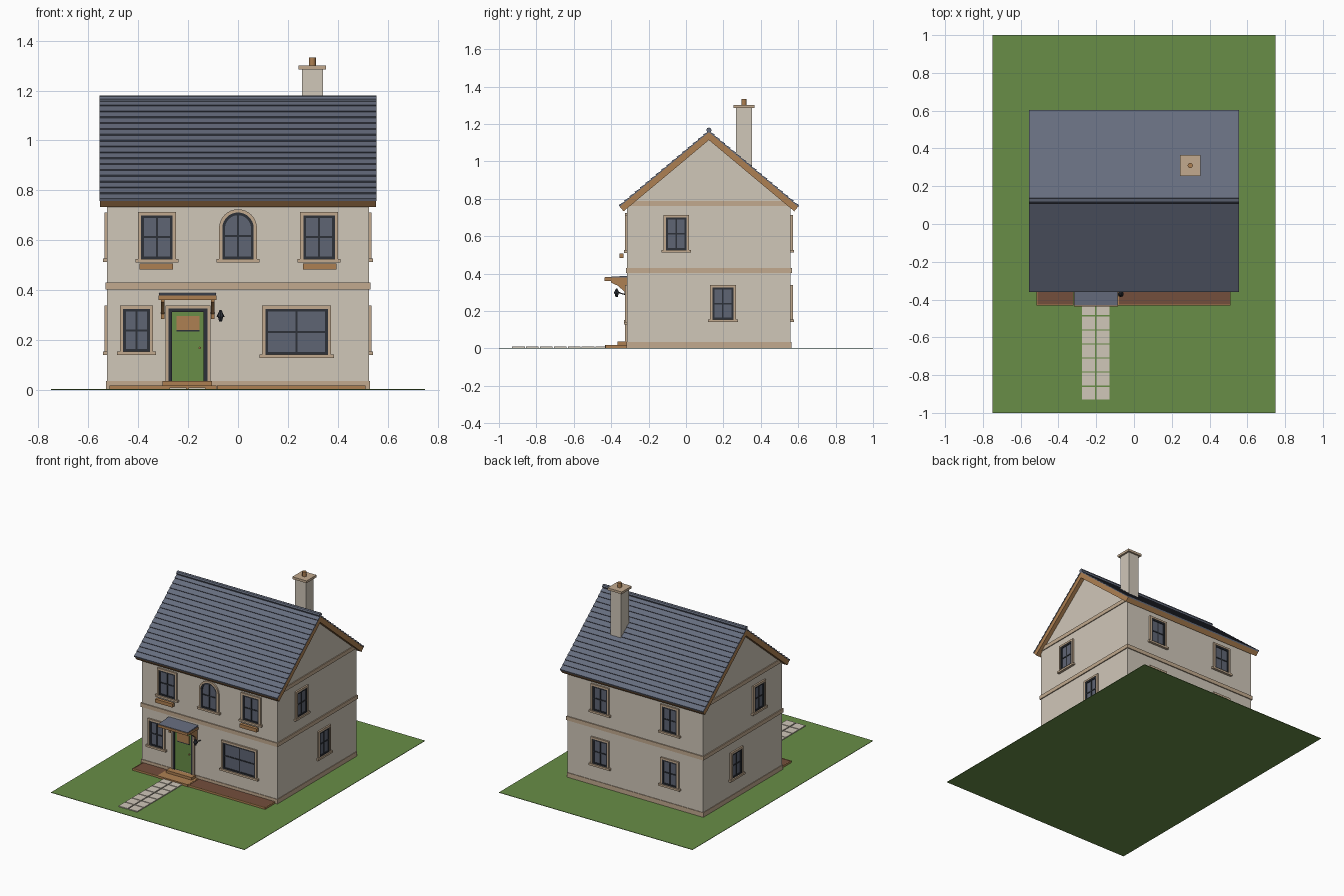
import bpy, bmesh, math
from mathutils import Matrix, Vector

if "Cube" in bpy.data.objects:
    bpy.data.objects.remove(bpy.data.objects["Cube"])


def material(name, r, g, b):
    m = bpy.data.materials.new(name)
    lin = [((c / 255 + 0.055) / 1.055) ** 2.4 for c in (r, g, b)]
    m.diffuse_color = (*lin, 1)
    m.use_nodes = True
    m.node_tree.nodes["Principled BSDF"].inputs["Base Color"].default_value = m.diffuse_color
    return m


WALL = material("cream_render", 208, 199, 185)
TRIM = material("sandstone", 194, 170, 143)
WOOD = material("oak", 174, 128, 82)
SLATE = material("slate", 102, 109, 126)
GLASS = material("window_glass", 95, 101, 116)
DARK = material("dark_metal", 45, 49, 56)
GRASS = material("grass", 104, 141, 71)
SOIL = material("soil", 116, 78, 60)
I = Matrix()


def finish(name, bm, mat, matrix=I):
    bmesh.ops.recalc_face_normals(bm, faces=bm.faces)
    me = bpy.data.meshes.new(name)
    bm.to_mesh(me)
    bm.free()
    me.materials.append(mat)
    ob = bpy.data.objects.new(name, me)
    ob.matrix_world = matrix
    bpy.context.collection.objects.link(ob)
    return ob


def boxes(name, mat, ranges, matrix=I):
    """One object from boxes given as (x0, x1, y0, y1, z0, z1)."""
    bm = bmesh.new()
    for x0, x1, y0, y1, z0, z1 in ranges:
        m = Matrix.Translation(((x0 + x1) / 2, (y0 + y1) / 2, (z0 + z1) / 2))
        bmesh.ops.create_cube(bm, size=1, matrix=m @ Matrix.Diagonal((x1 - x0, y1 - y0, z1 - z0, 1)))
    return finish(name, bm, mat, matrix)


def prism_x(name, mat, pts, x0, x1):
    """Extrude a (y, z) profile along x."""
    bm = bmesh.new()
    f = bm.faces.new([bm.verts.new((x0, y, z)) for y, z in pts])
    ext = bmesh.ops.extrude_face_region(bm, geom=[f])["geom"]
    bmesh.ops.translate(bm, vec=(x1 - x0, 0, 0), verts=[v for v in ext if isinstance(v, bmesh.types.BMVert)])
    return finish(name, bm, mat)


def rod(name, mat, a, b, r1, r2=None, sides=12):
    """Cylinder or cone from point a to point b."""
    a, b = Vector(a), Vector(b)
    bm = bmesh.new()
    q = (b - a).to_track_quat('Z', 'Y').to_matrix().to_4x4()
    bmesh.ops.create_cone(bm, cap_ends=True, segments=sides, radius1=r1, radius2=r1 if r2 is None else r2,
                          depth=(b - a).length, matrix=Matrix.Translation((a + b) / 2) @ q)
    ob = finish(name, bm, mat)
    for p in ob.data.polygons:
        p.use_smooth = sides > 8 and len(p.vertices) == 4
    return ob


def outline(w, h, grow, arch):
    """Opening outline, grown outwards; the foot stays at z = 0 unless inset."""
    r, foot = w / 2 + grow, max(0, -grow)
    if not arch:
        return [(-r, foot), (r, foot), (r, h + grow), (-r, h + grow)]
    top = [(r * math.cos(math.pi * i / 16), h - w / 2 + r * math.sin(math.pi * i / 16)) for i in range(17)]
    return [(-r, foot), (r, foot)] + top


def ring(name, mat, outer, inner, depth, matrix):
    """Raised frame between two outlines on a wall."""
    bm = bmesh.new()
    loops = [[bm.verts.new((x, y, z)) for x, z in pts]
             for pts, y in ((outer, 0), (outer, -depth), (inner, -depth), (inner, 0))]
    n = len(outer)
    for a, b in zip(loops, loops[1:]):
        for i in range(n):
            j = (i + 1) % n
            bm.faces.new((a[i], a[j], b[j], b[i]))
    bmesh.ops.remove_doubles(bm, verts=bm.verts, dist=1e-6)
    return finish(name, bm, mat, matrix)


def panel(name, mat, pts, depth, matrix):
    bm = bmesh.new()
    bm.faces.new([bm.verts.new((x, -depth, z)) for x, z in pts][::1])
    ob = finish(name, bm, mat, matrix)
    if ob.data.polygons[0].normal.y > 0:
        ob.data.flip_normals()
    return ob


CY, HX, Y0, Y1 = 0.1225, 0.525, -0.315, 0.56
SIDES = {"front": (0, (0, Y0)), "right": (90, (HX, 0)), "back": (180, (0, Y1)), "left": (-90, (-HX, 0))}


def on_wall(side, u, z):
    """Local frame on a wall: x along it, -y outwards; u is the world x or y."""
    ang, (x, y) = SIDES[side]
    pos = (u, y, z) if side in ("front", "back") else (x, u, z)
    return Matrix.Translation(pos) @ Matrix.Rotation(math.radians(ang), 4, 'Z')


def window(side, u, z, w, h, arch=False):
    m = on_wall(side, u, z)
    n = side + "_window_"
    base, inner = outline(w, h, 0, arch), outline(w, h, -0.011, arch)
    panel(n + "glass", GLASS, inner, 0.002, m)
    ring(n + "frame", DARK, base, inner, 0.008, m)
    ring(n + "surround", TRIM, outline(w, h, 0.013, arch), base, 0.011, m)
    boxes(n + "bars", DARK, [(-0.004, 0.004, -0.006, 0, 0.008, h - 0.005),
                             (-w / 2 + 0.008, w / 2 - 0.008, -0.0055, 0, h / 2 - 0.004, h / 2 + 0.004)], m)
    s = w / 2 + 0.024
    boxes(n + "sill", TRIM, [(-s, s, -0.017, 0, -0.013, 0.001)], m)


# Ground and paving
boxes("lawn", GRASS, [(-0.75, 0.75, -1, 1, 0, 0.003)])
boxes("path_stones", WALL, [(x, x + 0.069, -0.93 + i * 0.0745, -0.862 + i * 0.0745, 0.002, 0.009)
                            for i in range(7) for x in (-0.275, -0.199)])

# Walls with gables, plinth and bands
prism_x("walls", WALL, [(Y0, 0.001), (Y1, 0.001), (Y1, 0.757), (CY, 1.123), (Y0, 0.757)], -HX, HX)
for name, z0, z1, p in (("plinth", 0.001, 0.035, 0.004), ("middle_band", 0.403, 0.43, 0.007)):
    boxes(name, TRIM, [(-HX - p, HX + p, Y0 - p, Y1 + p, z0, z1)])
boxes("gable_bands", TRIM, [(s - 0.006, s + 0.006, -0.3, 0.545, 0.76, 0.787) for s in (-HX, HX)])

# Roof: oak chevron under overlapping slate courses
run, slope = 0.478, 0.835
cos = 1 / math.hypot(1, slope)
sin = slope * cos
t, top = 0.034, 1.158
eave = top - run * slope
prism_x("roof_boards", WOOD,
        [(CY, top), (CY - run, eave), (CY - run + t * sin, eave - t * cos), (CY, top - t / cos),
         (CY + run - t * sin, eave - t * cos), (CY + run, eave)], -0.553, 0.553)
ROWS = 17
for side, s in (("front", -1), ("back", 1)):
    pts = [(CY, top - 0.002)]
    for i in range(ROWS):
        d0, d1 = run * i / ROWS, run * (i + 1) / ROWS
        pts += [(CY + s * d0, top - d0 * slope + 0.003),
                (CY + s * (d1 + 0.004), top - d1 * slope + 0.008)]
    pts += [(CY + s * run, eave - 0.002)]
    prism_x(side + "_slates", SLATE, pts, -0.555, 0.555)
rod("ridge_cap", SLATE, (-0.555, CY, 1.167), (0.555, CY, 1.167), 0.014, sides=8)

# Chimney
boxes("chimney_stack", WALL, [(0.256, 0.34, 0.267, 0.353, 0.95, 1.285)])
boxes("chimney_cap", TRIM, [(0.243, 0.353, 0.255, 0.365, 1.284, 1.3)])
rod("chimney_pot", WOOD, (0.298, 0.31, 1.3), (0.298, 0.31, 1.332), 0.014)

# Windows
window("front", -0.407, 0.152, 0.108, 0.173)
window("front", 0.235, 0.14, 0.25, 0.185)
window("front", 0, 0.523, 0.126, 0.188, arch=True)
for s in (-1, 1):
    window("front", s * 0.325, 0.524, 0.126, 0.176)
    boxes("window_box", WOOD, [(s * 0.327 - 0.067, s * 0.327 + 0.067, -0.356, -0.333, 0.482, 0.507)])
    for z in (0.153, 0.525):
        window("back", s * 0.27, z, 0.115, 0.174)
for side in ("left", "right"):
    window(side, 0.197, 0.153, 0.112, 0.173)
    window(side, -0.052, 0.525, 0.112, 0.174)

# Front door
dm = on_wall("front", -0.201, 0.036)
door, frame = outline(0.126, 0.276, 0, False), outline(0.126, 0.276, 0.015, False)
panel("door", GRASS, door, 0.003, dm)
ring("door_frame", DARK, frame, door, 0.01, dm)
ring("door_surround", TRIM, outline(0.126, 0.276, 0.027, False), frame, 0.012, dm)
boxes("door_light", WOOD, [(-0.046, 0.046, -0.006, 0, 0.204, 0.26)], dm)
boxes("door_rail", DARK, [(-0.046, 0.046, -0.006, 0, 0.198, 0.204)], dm)
rod("door_knob", WOOD, (-0.153, -0.317, 0.168), (-0.153, -0.327, 0.168), 0.005)

# Porch canopy, brackets and steps
boxes("canopy", WOOD, [(-0.318, -0.086, -0.436, Y0, 0.361, 0.378)])
prism_x("canopy_slates", SLATE, [(Y0, 0.377), (-0.432, 0.377), (-0.432, 0.381), (Y0, 0.388)], -0.316, -0.088)
for x in (-0.309, -0.108):
    prism_x("canopy_bracket", WOOD, [(Y0, 0.362), (-0.4, 0.362), (-0.4, 0.352), (-0.365, 0.335),
                                     (-0.33, 0.305), (-0.328, 0.285), (Y0, 0.285)], x, x + 0.014)
boxes("door_steps", WOOD, [(-0.318, -0.086, -0.434, Y0, 0.001, 0.018),
                           (-0.302, -0.104, -0.365, Y0, 0.018, 0.036)])

# Planting beds
for x0, x1 in ((-0.515, -0.319), (-0.085, 0.512)):
    boxes("bed_soil", SOIL, [(x0 + 0.004, x1 - 0.004, -0.425, Y0, 0.001, 0.015)])
    boxes("bed_edging", WOOD, [(x0, x1, -0.431, -0.425, 0.001, 0.017),
                               (x0, x0 + 0.005, -0.425, Y0, 0.001, 0.017),
                               (x1 - 0.005, x1, -0.425, Y0, 0.001, 0.017)])

# Wall lantern on a curved arm
arc = [(-0.07, Y0 - 0.056 * math.sin(a), 0.288 + 0.03 * (1 - math.cos(a)))
       for a in (math.pi / 2 * i / 5 for i in range(6))]
for a, b in zip(arc, arc[1:]):
    rod("lantern_arm", DARK, a, b, 0.003, sides=6)
rod("lantern_shade", DARK, (-0.07, -0.371, 0.293), (-0.07, -0.371, 0.32), 0.016, 0.004, 8)
rod("lantern_lamp", DARK, (-0.07, -0.371, 0.275), (-0.07, -0.371, 0.294), 0.006, 0.011, 8)
